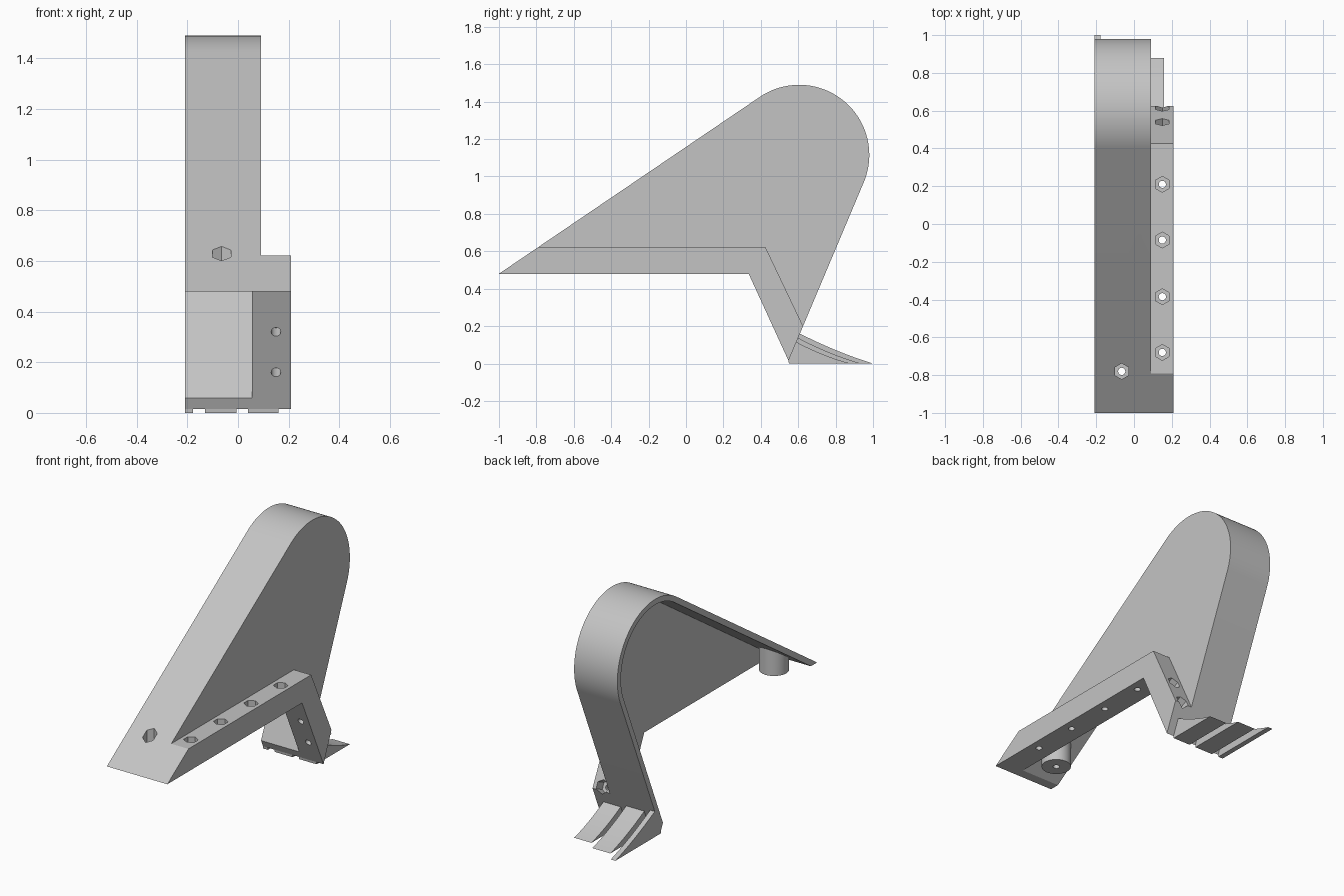
import bpy, bmesh, math
from mathutils import Matrix, Vector

cube = bpy.data.objects.get("Cube")
if cube:
    bpy.data.objects.remove(cube)

grey = bpy.data.materials.new("plain grey")
grey.use_nodes = True
COLOUR = (0.55, 0.55, 0.55, 1)
grey.diffuse_color = COLOUR
grey.node_tree.nodes["Principled BSDF"].inputs["Base Color"].default_value = COLOUR


def finish(name, bm):
    bmesh.ops.recalc_face_normals(bm, faces=bm.faces)
    mesh = bpy.data.meshes.new(name)
    bm.to_mesh(mesh)
    bm.free()
    mesh.materials.append(grey)
    obj = bpy.data.objects.new(name, mesh)
    bpy.context.collection.objects.link(obj)
    return obj


def extrude(name, profile, x0, x1):
    """Solid made from a (y, z) profile swept from x0 to x1."""
    bm = bmesh.new()
    face = bm.faces.new([bm.verts.new((x0, y, z)) for y, z in profile])
    new = bmesh.ops.extrude_face_region(bm, geom=[face])["geom"]
    verts = [v for v in new if isinstance(v, bmesh.types.BMVert)]
    bmesh.ops.translate(bm, verts=verts, vec=(x1 - x0, 0, 0))
    return finish(name, bm)


def rod(name, sides, radius, low, high, at=Matrix()):
    """Prism along local z from low to high."""
    bm = bmesh.new()
    place = at @ Matrix.Translation((0, 0, (low + high) / 2))
    bmesh.ops.create_cone(bm, cap_ends=True, segments=sides, radius1=radius,
                          radius2=radius, depth=high - low, matrix=place)
    return finish(name, bm)


def combine(target, tool, operation):
    mod = target.modifiers.new(operation.lower(), "BOOLEAN")
    mod.operation, mod.object, mod.solver = operation, tool, "EXACT"
    bpy.context.view_layer.objects.active = target
    bpy.ops.object.modifier_apply(modifier=mod.name)
    bpy.data.objects.remove(tool)


# Key sizes of the guard
CENTRE, RADIUS, WALL = Vector((0.605, 1.115)), 0.375, 0.035
A_FRONT, A_BACK = math.radians(124.13), math.radians(-22.87)
LEFT, RIGHT, INNER, FLANGE = -0.21, 0.09, 0.055, 0.21
TIP, KNEE, FOOT = (-1, 0.48), (0.335, 0.48), (0.548, 0.015)


def arc(radius, steps=56):
    angles = [A_FRONT + (A_BACK - A_FRONT) * i / steps for i in range(steps + 1)]
    return [CENTRE + radius * Vector((math.cos(a), math.sin(a))) for a in angles]


def run_down(point, angle, z):
    """Follow the tangent at an arc end down to height z."""
    return (point.x - (z - point.y) * math.tan(angle), z)


# Hollow guard shell, open on one side and underneath
shell = extrude("guard_shell", [TIP, *arc(RADIUS), FOOT, KNEE], LEFT, RIGHT)
inner = arc(RADIUS - WALL)
cavity = [run_down(inner[0], A_FRONT, 0.3), *inner, run_down(inner[-1], A_BACK, -0.1)]
combine(shell, extrude("cavity", cavity, LEFT - 0.1, INNER), "DIFFERENCE")

# Bent mounting flange along the lower edge
slope = -1 / math.tan(A_FRONT)
flange = [TIP, (-1 + 0.142 / slope, 0.622), (0.425, 0.622), (0.626, 0.2), FOOT, KNEE]
combine(shell, extrude("flange", flange, INNER + 0.015, FLANGE), "UNION")

# Upright screw post under the sloping front
POST = Vector((-0.065, -0.78, 0))
post = rod("post", 40, 0.085, 0.48, 0.6, Matrix.Translation(POST))
for v in post.data.vertices:
    if v.co.z > 0.5:
        v.co.z = 0.48 + (v.co.y + 1) * slope - 0.02
combine(shell, post, "UNION")

# Screw holes with hexagonal nut recesses: frame on the underside, recess start
holes = [(Matrix.Translation((0.15, y, 0.48)), 0.08) for y in (0.21, -0.085, -0.385, -0.68)]
holes.append((Matrix.Translation((POST.x, POST.y, 0.48)), 0.08))
leg = Vector(FOOT) - Vector(KNEE)
tilt = Matrix.Rotation(-math.atan2(-leg.y, leg.x), 4, "X")
for z in (0.32, 0.16):
    y = KNEE[0] + (z - KNEE[1]) * leg.x / leg.y
    holes.append((Matrix.Translation((0.15, y, z)) @ tilt, 0.08))
for frame, start in holes:
    combine(shell, rod("bore", 24, 0.019, -0.05, 0.2, frame), "DIFFERENCE")
    combine(shell, rod("recess", 6, 0.042, start, 0.3, frame), "DIFFERENCE")

# Three wedge claws behind the foot, each longer than the last
back = math.tan(-A_BACK)
claws = []
for name, x0, x1, reach, top in (("short", 0.04, 0.16, 0.88, 0.115),
                                 ("middle", -0.13, -0.005, 0.935, 0.137),
                                 ("long", LEFT, -0.178, 1.0, 0.16)):
    y = FOOT[0] + (top - FOOT[1]) * back
    curve = [(reach + (y - reach) * t, top * t - 0.04 * t * (1 - t))
             for t in (i / 8 for i in range(9))]
    claws.append(extrude(name + "_claw", [(0.55, 0), *curve, FOOT], x0, x1))

# Smooth the round parts, keep real edges sharp
bpy.ops.object.select_all(action="DESELECT")
for obj in [shell, *claws]:
    obj.select_set(True)
bpy.context.view_layer.objects.active = shell
bpy.ops.object.shade_smooth_by_angle(angle=math.radians(25))
